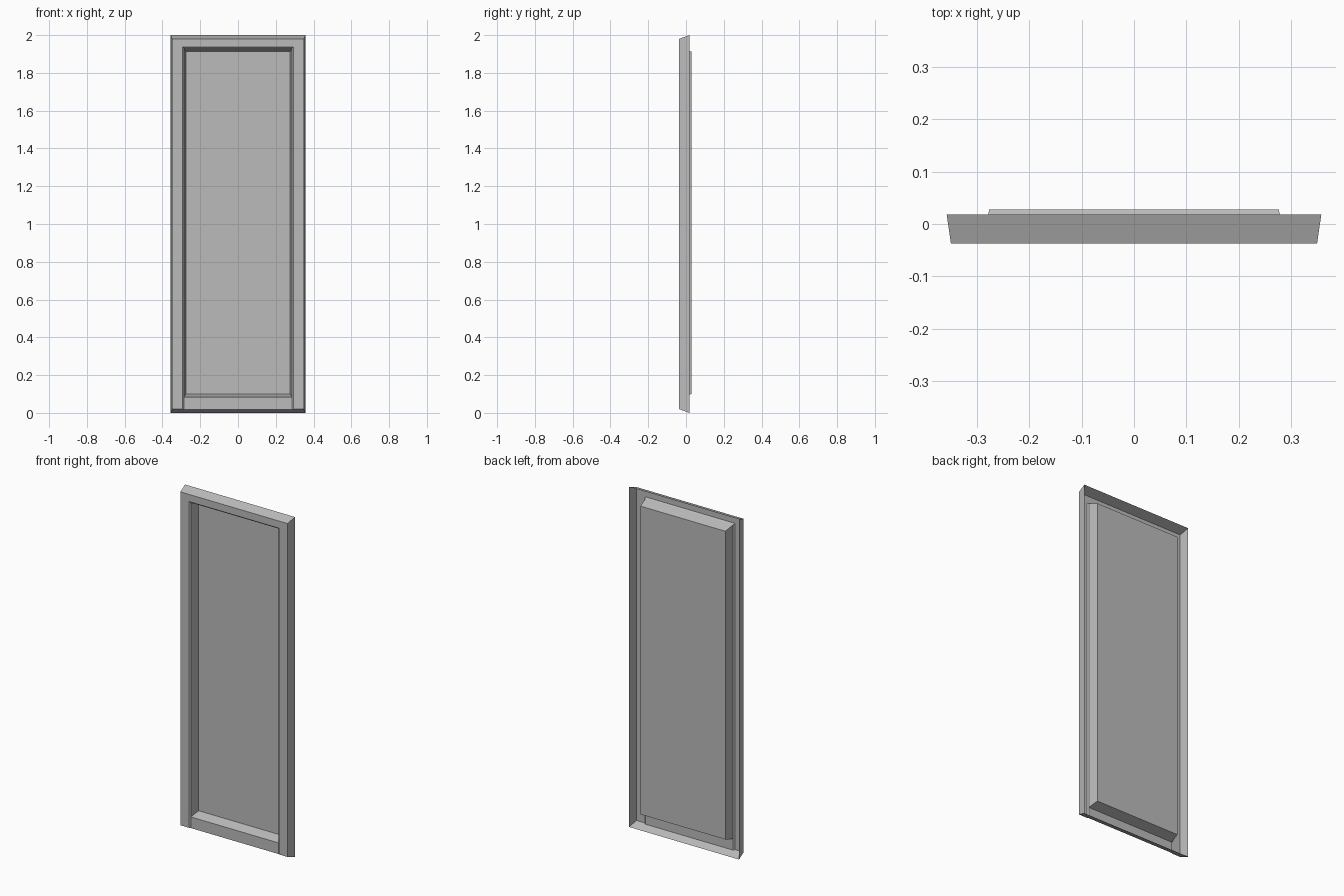
import bpy

if "Cube" in bpy.data.objects:
    bpy.data.objects.remove(bpy.data.objects["Cube"], do_unlink=True)

grey = bpy.data.materials.new("plain grey")
grey.use_nodes = True
colour = (0.5, 0.5, 0.5, 1)
grey.diffuse_color = colour
grey.node_tree.nodes["Principled BSDF"].inputs["Base Color"].default_value = colour


def arch(half_width, bottom, top, y):
    """Four corners: left foot, left top, right top, right foot."""
    return [(-half_width, y, bottom), (-half_width, y, top),
            (half_width, y, top), (half_width, y, bottom)]


def band(outer, inner, closed=False):
    """Strip of quads joining two arches."""
    count = 4 if closed else 3
    return [[outer[i], inner[i], inner[(i + 1) % 4], outer[(i + 1) % 4]]
            for i in range(count)]


def make_part(name, polygons):
    verts = list(dict.fromkeys(p for poly in polygons for p in poly))
    faces = [[verts.index(p) for p in poly] for poly in polygons]
    mesh = bpy.data.meshes.new(name)
    mesh.from_pydata(verts, [], faces)
    mesh.materials.append(grey)
    obj = bpy.data.objects.new(name, mesh)
    bpy.context.collection.objects.link(obj)
    return obj


# Outlines, from the rear edge of the skirt in to the recessed panel
FRONT, STEP, REAR, PANEL = -0.037, -0.030, 0.018, 0.028
rear_edge = arch(0.357, 0, 2, REAR)
front_edge = arch(0.349, 0.02, 1.98, FRONT)
opening = arch(0.293, 0.02, 1.938, FRONT)
step = arch(0.286, 0.0175, 1.931, STEP)
recess = arch(0.286, 0.083, 1.931, STEP)
panel = arch(0.276, 0.1, 1.912, PANEL)

# Outer skirt, open at the back, its underside notched at the sill
underside = [rear_edge[0], rear_edge[3], front_edge[3], opening[3],
             step[3], step[0], opening[0], front_edge[0]]
make_part("outer_skirt", band(rear_edge, front_edge) + [underside])

# Flat front frame with a small chamfer round the opening
make_part("front_frame", band(front_edge, opening) + band(opening, step))

# Bottom sill, set slightly behind the frame
make_part("bottom_sill", [[step[0], step[3], recess[3], recess[0]]])

# Sunken panel with tapered walls
make_part("recess_walls", band(recess, panel, closed=True))
make_part("recessed_panel", [panel[::-1]])
